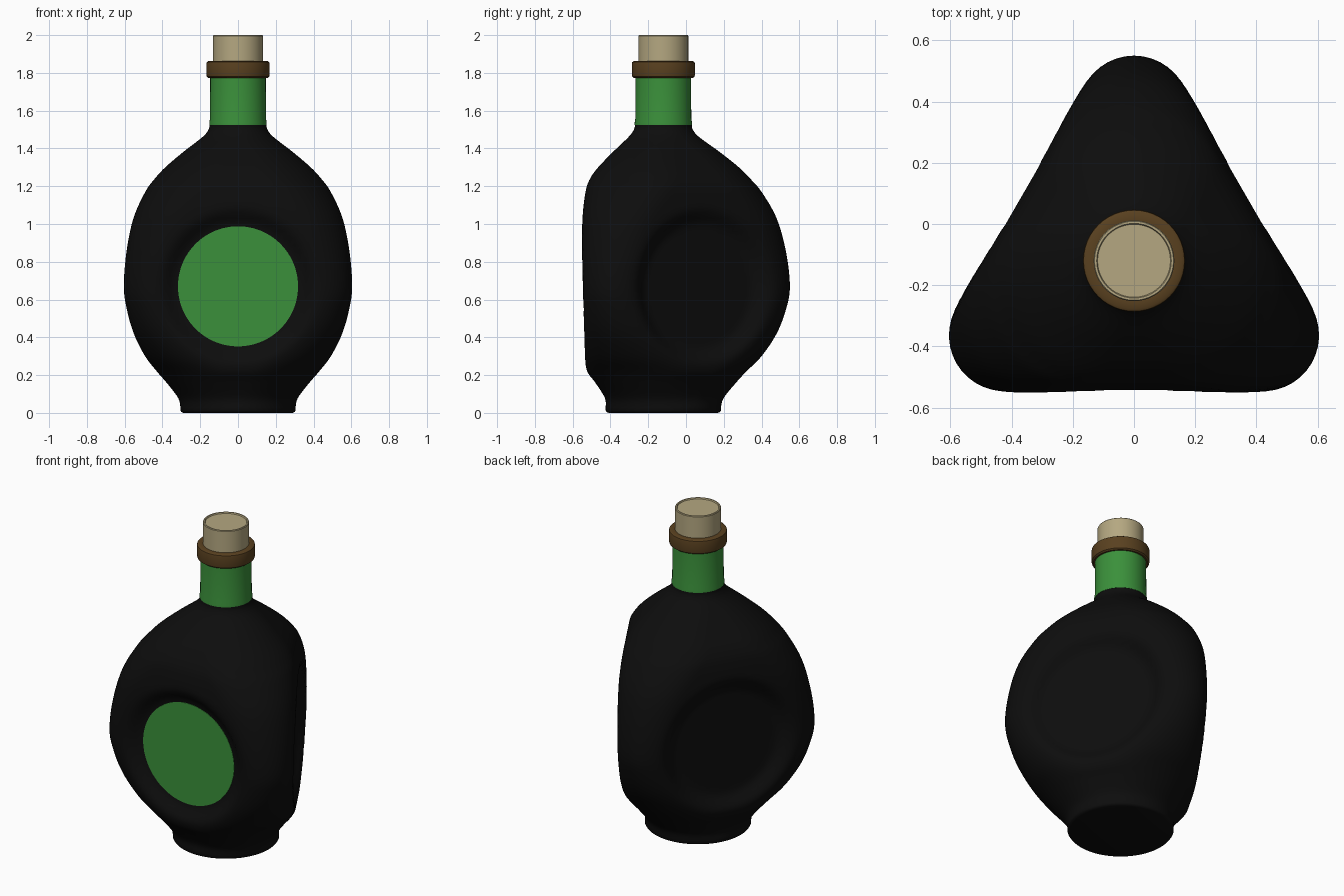
import bpy, bmesh
from math import sin, cos, tan, pi, radians, sqrt, hypot

cube = bpy.data.objects.get("Cube")
if cube:
    bpy.data.objects.remove(cube, do_unlink=True)

AXIS_Y = -0.12          # bottle axis
DIMPLE_Z, DIMPLE_R, DIMPLE_N = 0.67, 0.32, 0.37


def material(name, rgb):
    m = bpy.data.materials.new(name)
    m.use_nodes = True
    m.diffuse_color = (*rgb, 1)
    bsdf = m.node_tree.nodes["Principled BSDF"]
    bsdf.inputs["Base Color"].default_value = (*rgb, 1)
    bsdf.inputs["Roughness"].default_value = 0.6
    return m


black = material("black glass", (0.004, 0.004, 0.004))
green = material("green", (0.043, 0.28, 0.043))
brown = material("brown wax", (0.1, 0.052, 0.014))
cork = material("cork", (0.46, 0.39, 0.22))


def skin(name, rings, mat, angle=35):
    """Bridge closed rings of points and cap both ends."""
    bm = bmesh.new()
    loops = [[bm.verts.new(p) for p in ring] for ring in rings]
    n = len(loops[0])
    for a, b in zip(loops, loops[1:]):
        for i in range(n):
            j = (i + 1) % n
            bm.faces.new((a[i], a[j], b[j], b[i]))
    bm.faces.new(loops[0][::-1])
    bm.faces.new(loops[-1])
    bmesh.ops.recalc_face_normals(bm, faces=bm.faces)
    me = bpy.data.meshes.new(name)
    bm.to_mesh(me)
    bm.free()
    me.materials.append(mat)
    ob = bpy.data.objects.new(name, me)
    bpy.context.collection.objects.link(ob)
    ob.location.y = AXIS_Y
    bpy.ops.object.select_all(action="DESELECT")
    ob.select_set(True)
    bpy.context.view_layer.objects.active = ob
    bpy.ops.object.shade_smooth_by_angle(angle=radians(angle))
    return ob


def lathe(name, profile, mat, n=48):
    rings = [[(r * cos(2 * pi * i / n), r * sin(2 * pi * i / n), z)
              for i in range(n)] for r, z in profile]
    return skin(name, rings, mat)


# Body levels: height, distance to corner, distance to flat side
LEVELS = [(0.03, 0.305, 0.305), (0.08, 0.32, 0.31), (0.16, 0.385, 0.36),
          (0.22, 0.44, 0.403), (0.30, 0.52, 0.415), (0.42, 0.60, 0.42),
          (0.55, 0.65, 0.423), (0.67, 0.67, 0.426), (0.85, 0.65, 0.43),
          (1.03, 0.60, 0.428), (1.17, 0.52, 0.412), (1.24, 0.46, 0.388),
          (1.30, 0.40, 0.345), (1.38, 0.30, 0.268), (1.46, 0.19, 0.185),
          (1.50, 0.156, 0.156), (1.53, 0.15, 0.15)]


def smooth_levels(levels, steps):
    """Spline through the body levels."""
    out = []
    last = len(levels) - 1
    for k in range(last):
        p = [levels[min(max(k + o, 0), last)] for o in (-1, 0, 1, 2)]
        for s in range(steps):
            t = s / steps
            out.append(tuple(
                b + t / 2 * (c - a + t * (2 * a - 5 * b + 4 * c - d
                                          + t * (3 * (b - c) + d - a)))
                for a, b, c, d in zip(*p)))
    return out + [levels[-1]]


def body_ring(z, corner, side, n=144):
    """Rounded triangle, with a round dimple pressed into each side."""
    side = min(side, corner)
    d, r = 2 * (corner - side), 2 * side - corner
    ring = []
    for i in range(n):
        step = 2 * pi * i / n
        face = (i * 3 // n) * 2 * pi / 3 + pi / 3
        t = step - face
        if abs(side * tan(t)) <= d * sin(pi / 3):
            rho = side / cos(t)
        else:
            a = pi / 3 - abs(t)
            rho = d * cos(a) + sqrt(max(r * r - (d * sin(a)) ** 2, 0))
        u, h = rho * sin(t), rho * cos(t)
        w = min(max((hypot(u, z - DIMPLE_Z) - DIMPLE_R) / 0.1, 0), 1)
        w = w * w * (3 - 2 * w)
        h = min(h, DIMPLE_N + (h - DIMPLE_N) * w)
        turn = face + pi / 2          # first corner points to the back
        ring.append((h * cos(turn) - u * sin(turn),
                     h * sin(turn) + u * cos(turn), z))
    return ring


levels = [(0, 0.288, 0.288), (0.004, 0.299, 0.299), (0.012, 0.305, 0.305)]
levels += smooth_levels(LEVELS, 5)
skin("bottle_body", [body_ring(*lv) for lv in levels], black, 50)

# Round label lying in the front dimple
label = lathe("front_label", [(0.318, 0), (0.318, 0.008)], green, 96)
label.rotation_euler.x = pi / 2
label.location = (0, AXIS_Y - DIMPLE_N + 0.004, DIMPLE_Z)

# Neck, wax collar and stopper
lathe("neck", [(0.152, 1.525), (0.152, 1.535), (0.148, 1.56),
               (0.147, 1.79)], green)
lathe("collar", [(0.156, 1.773), (0.165, 1.78), (0.167, 1.79), (0.167, 1.848),
                 (0.165, 1.857), (0.157, 1.862), (0.135, 1.862)], brown)
lathe("stopper", [(0.132, 1.85), (0.132, 1.996), (0.129, 2.0), (0.122, 2.0),
                  (0.119, 1.993)], cork)
